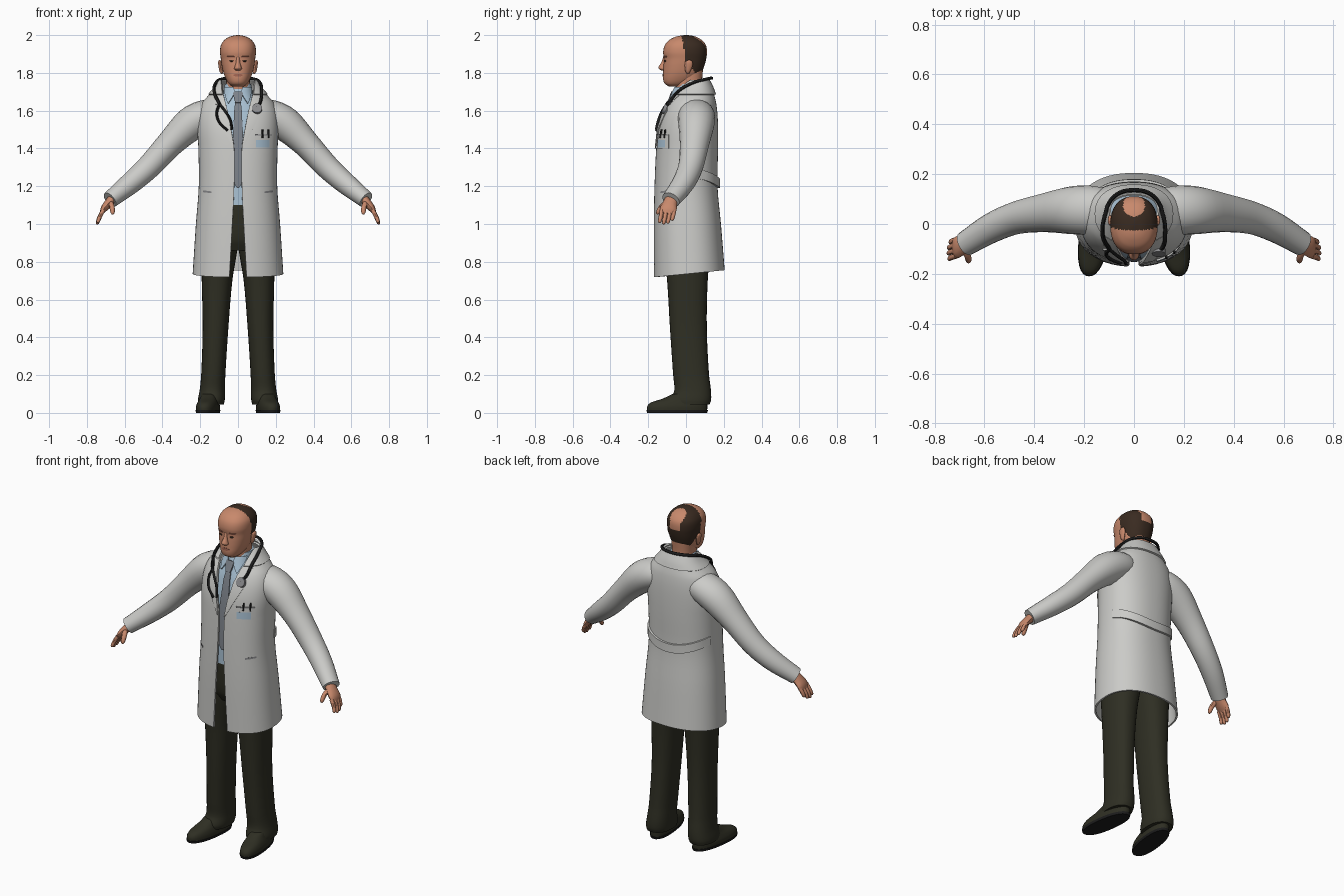
import bpy, bmesh, math
from mathutils import Vector

if "Cube" in bpy.data.objects:
    bpy.data.objects.remove(bpy.data.objects["Cube"])


def mat(name, r, g, b):
    m = bpy.data.materials.new(name)
    m.diffuse_color = (r, g, b, 1)
    m.use_nodes = True
    m.node_tree.nodes["Principled BSDF"].inputs["Base Color"].default_value = m.diffuse_color
    return m


COAT = mat("white_cotton", .60, .60, .58)
TROUSER = mat("dark_olive_cloth", .028, .028, .017)
SKIN = mat("skin", .58, .25, .15)
HAIR = mat("brown_hair", .042, .024, .015)
SHIRT = mat("pale_blue_cloth", .40, .54, .66)
TIE = mat("grey_silk", .20, .22, .25)
BLACK = mat("black_rubber", .012, .012, .012)
METAL = mat("grey_metal", .25, .25, .26)
LIP = mat("lip", .36, .13, .085)


def interp(keys, t):
    """Smooth interpolation of rows whose first number is the parameter."""
    i = 0
    while i < len(keys) - 2 and t > keys[i + 1][0]:
        i += 1

    def slope(j, c):
        a, b = keys[max(j - 1, 0)], keys[min(j + 1, len(keys) - 1)]
        return (b[c] - a[c]) / (b[0] - a[0])
    a, b = keys[i], keys[i + 1]
    h = b[0] - a[0]
    u = (t - a[0]) / h
    return [(2*u**3 - 3*u*u + 1)*a[c] + (u**3 - 2*u*u + u)*h*slope(i, c)
            + (3*u*u - 2*u**3)*b[c] + (u**3 - u*u)*h*slope(i + 1, c) for c in range(1, len(a))]


def samples(keys, sub):
    ts = [a[0] + (b[0] - a[0])*k/sub for a, b in zip(keys, keys[1:]) for k in range(sub)]
    return ts + [keys[-1][0]]


def skin_rings(name, rings, mats, closed=True, caps=True, thick=0, rule=None):
    bm = bmesh.new()
    vs = [[bm.verts.new(p) for p in r] for r in rings]
    n = len(rings[0])
    for a, b in zip(vs, vs[1:]):
        for i in range(n if closed else n - 1):
            j = (i + 1) % n
            bm.faces.new((a[i], a[j], b[j], b[i]))
    if closed and caps:
        bm.faces.new(vs[0])
        bm.faces.new(vs[-1])
    bmesh.ops.recalc_face_normals(bm, faces=bm.faces)
    if rule:
        for f in bm.faces:
            f.material_index = rule(f.calc_center_median())
    me = bpy.data.meshes.new(name)
    bm.to_mesh(me)
    bm.free()
    for m in mats:
        me.materials.append(m)
    ob = bpy.data.objects.new(name, me)
    bpy.context.collection.objects.link(ob)
    if thick:
        md = ob.modifiers.new("thickness", 'SOLIDIFY')
        md.thickness, md.offset = thick, 0
    return ob


def loft(name, keys, *mats, n=32, p=2.3, sub=4, s=1, shear=0, hem=0, **kw):
    """Stack of rounded sections: z, centre x, half width, front y, back y, [front gap]."""
    rings = []
    for z in samples(keys, sub):
        v = interp(keys, z)
        cx, hw, yf, yb = v[:4]
        gap = len(v) > 4
        t0 = math.asin((v[4]/hw)**(p/2)) if gap else 0
        ring = []
        for i in range(n):
            t = t0 + (2*math.pi - 2*t0)*i/(n - 1 if gap else n)
            sn, cs = math.sin(t), math.cos(t)
            x = hw*math.copysign(abs(sn)**(2/p), sn)
            y = (yf + yb)/2 - (yb - yf)/2*math.copysign(abs(cs)**(2/p), cs)
            fade = max(0, 1 - (z - keys[0][0])/.3)
            ring.append((s*(cx + x - shear*y), y, z + hem*y*fade))
        rings.append(ring)
    return skin_rings(name, rings, mats, closed=len(keys[0]) == 5, **kw)


def tube(name, pts, m, s=1, n=12, sub=4):
    """Tube along points: x, y, z, radius in the xz plane, radius across it."""
    keys = [(i, *p) for i, p in enumerate(pts)]
    rows = [interp(keys, t) for t in samples(keys, sub)]
    rings = []
    for i, r in enumerate(rows):
        d = (Vector(rows[min(i + 1, len(rows) - 1)][:3]) - Vector(rows[max(i - 1, 0)][:3])).normalized()
        b = d.cross((0, 1, 0)).normalized()
        a = b.cross(d)
        ring = [Vector(r[:3]) + b*r[3]*math.cos(q) + a*r[4]*math.sin(q)
                for q in (2*math.pi*k/n for k in range(n))]
        rings.append([(s*v.x, v.y, v.z) for v in ring])
    return skin_rings(name, rings, [m])


def on(keys, x, z, off=0, s=-1, p=2.3):
    """Point on the front (s=-1) or back (s=1) of a loft."""
    cx, hw, yf, yb = interp(keys, z)[:4]
    q = max(0, 1 - min(1, abs((x - cx)/hw))**p)**(1/p)
    return (x, (yf + yb)/2 + s*((yb - yf)/2*q + off), z)


def plate(name, keys, rows, m, off=.006, thick=.006, side=-1, s=1, cols=8, bow=0):
    rings = [[on(keys, s*(x0 + (x1 - x0)*i/cols), z + bow*(x0 + (x1 - x0)*i/cols)**2, off, side)
              for i in range(cols + 1)] for z, x0, x1 in rows]
    return skin_rings(name, rings, [m], closed=False, thick=thick)


def cord(name, pts, r, m):
    cu = bpy.data.curves.new(name, 'CURVE')
    cu.dimensions, cu.bevel_depth, cu.bevel_resolution, cu.resolution_u = '3D', r, 2, 6
    cu.use_fill_caps = True
    sp = cu.splines.new('BEZIER')
    sp.bezier_points.add(len(pts) - 1)
    for bp, p in zip(sp.bezier_points, pts):
        bp.co = p
        bp.handle_left_type = bp.handle_right_type = 'AUTO'
    cu.materials.append(m)
    bpy.context.collection.objects.link(bpy.data.objects.new(name, cu))


# Coat body, open at the front, with raised collar
coat = [(.735, 0, .235, -.165, .2, .045), (1.0, 0, .218, -.166, .18, .03), (1.2, 0, .203, -.162, .162, .02),
        (1.4, 0, .205, -.153, .165, .02), (1.5, 0, .21, -.143, .165, .036), (1.58, 0, .205, -.122, .162, .052),
        (1.64, 0, .185, -.095, .155, .066), (1.68, 0, .15, -.068, .145, .076), (1.71, 0, .122, -.04, .135, .08),
        (1.745, 0, .097, -.01, .118, .085)]
loft("coat_body", coat, COAT, n=56, thick=.01, hem=.1)
loft("coat_collar", [(1.685, 0, .154, -.076, .154, .082), (1.72, 0, .124, -.045, .142, .085),
                     (1.76, 0, .096, -.008, .122, .088)], COAT, n=40, thick=.01)
plate("back_belt", coat, [(1.19, -.198, .198), (1.215, -.198, .198), (1.24, -.198, .198)],
      COAT, off=.01, thick=.016, side=1, cols=20, bow=1.3)

# Trousers
loft("trouser_hips", [(.86, 0, .15, -.1, .11), (.92, 0, .188, -.128, .14), (1.05, 0, .185, -.138, .135),
                      (1.12, 0, .18, -.138, .125)], TROUSER)

# Shirt and tie
shirt = [(1.1, 0, .17, -.142, .12), (1.3, 0, .175, -.138, .12), (1.5, 0, .17, -.12, .13), (1.6, 0, .14, -.098, .125),
         (1.66, 0, .1, -.075, .11), (1.7, 0, .078, -.06, .1), (1.74, 0, .07, -.042, .095)]
loft("shirt", shirt, SHIRT)
plate("tie", shirt, [(1.19, -.004, .004), (1.23, -.032, .032), (1.45, -.027, .027), (1.6, -.02, .02), (1.645, -.015, .015)],
      TIE, off=.008)
plate("tie_knot", shirt, [(1.64, -.014, .014), (1.66, -.02, .02), (1.69, -.025, .025), (1.7, -.02, .02)], TIE, off=.012, thick=.012)

for s, side in ((1, "left"), (-1, "right")):
    # Sleeve, hand, fingers and thumb
    tube(side + "_sleeve", [(.09, .05, 1.58, .07, .08), (.16, .055, 1.575, .085, .097), (.25, .055, 1.53, .09, .096),
                            (.36, .045, 1.425, .072, .078), (.47, .025, 1.305, .064, .066),
                            (.57, -.015, 1.215, .057, .06), (.678, -.08, 1.128, .045, .05)], COAT, s, n=20)
    tube(side + "_palm", [(.65, -.068, 1.15, .026, .034), (.685, -.085, 1.11, .023, .038), (.71, -.093, 1.08, .018, .044),
                          (.724, -.097, 1.055, .008, .036)], SKIN, s)
    for j, ln in enumerate((.9, 1, .95, .75)):
        y = -.128 + .022*j
        tube(f"{side}_finger_{j + 1}", [(.712, y, 1.075, .011, .011), (.712 + .022*ln, y - .006, 1.075 - .04*ln, .011, .011),
             (.712 + .032*ln, y - .012, 1.075 - .07*ln, .009, .009), (.712 + .033*ln, y - .013, 1.075 - .077*ln, .002, .002)],
             SKIN, s, n=8, sub=3)
    tube(side + "_thumb", [(.68, -.095, 1.12, .015, .015), (.667, -.13, 1.09, .014, .014), (.664, -.148, 1.06, .011, .011),
                           (.665, -.15, 1.05, .003, .003)], SKIN, s, n=8, sub=3)
    # Trouser leg, shoe and sole
    loft(side + "_trouser_leg", [(.045, .143, .068, -.075, .125), (.07, .141, .071, -.08, .133), (.12, .136, .067, -.062, .132),
                                 (.2, .131, .064, -.068, .122), (.45, .119, .068, -.085, .11), (.7, .111, .081, -.1, .115),
                                 (.88, .098, .096, -.12, .13), (.95, .095, .09, -.125, .13)], TROUSER, s=s)
    loft(side + "_shoe", [(.012, .153, .058, -.207, .112), (.035, .153, .058, -.205, .113), (.055, .152, .053, -.185, .112),
                          (.075, .15, .048, -.125, .108), (.1, .148, .045, -.07, .1)], TROUSER, s=s, shear=.13)
    loft(side + "_sole", [(0, .153, .058, -.206, .112), (.014, .153, .061, -.21, .116)], BLACK, s=s, shear=.13, sub=1)
    # Lapel, shirt collar point, hip pocket
    plate(side + "_lapel", coat, [(1.4, .02, .024), (1.5, .036, .078), (1.6, .055, .125), (1.625, .062, .095),
                                  (1.635, .064, .12), (1.68, .076, .128)], COAT, off=.01, s=s)
    plate(side + "_shirt_collar", shirt, [(1.64, .05, .054), (1.67, .03, .064), (1.7, .016, .07), (1.725, .024, .07)],
          SHIRT, off=.01, thick=.008, s=s)
    plate(side + "_hip_pocket", coat, [(1.155, .14, .19), (1.165, .14, .19)], METAL, off=.006, thick=.004, s=s, bow=.4)

# Head with receding hair and a bald crown
head = [(1.728, 0, .03, -.09, -.03), (1.742, 0, .048, -.112, .01), (1.765, 0, .063, -.121, .05), (1.8, 0, .077, -.121, .082),
        (1.84, 0, .086, -.119, .098), (1.875, 0, .091, -.117, .107), (1.91, 0, .095, -.121, .111), (1.945, 0, .091, -.113, .106),
        (1.97, 0, .076, -.094, .088), (1.985, 0, .057, -.07, .066), (1.995, 0, .034, -.042, .042), (2.0, 0, .006, -.008, .012)]
line = [(1.75, .06), (1.8, .045), (1.84, .025), (1.86, -.008), (1.9, -.006), (1.95, -.015), (2.01, -.028)]


def hair_rule(c):
    crown = c.z > 1.9 and (c.x/.044)**2 + ((c.y - .075)/.045)**2 < 1
    return int(c.z > 1.762 and c.y > interp(line, c.z)[0] and not crown)


loft("head", head, SKIN, HAIR, n=80, sub=6, rule=hair_rule)
loft("neck", [(1.66, 0, .066, -.05, .095), (1.74, 0, .062, -.055, .085), (1.82, 0, .066, -.05, .09)], SKIN)
loft("nose", [(1.812, 0, .012, -.128, -.1), (1.822, 0, .02, -.144, -.1), (1.834, 0, .017, -.144, -.1),
              (1.855, 0, .011, -.131, -.1), (1.885, 0, .009, -.12, -.1)], SKIN, n=16, p=2)
plate("mouth", head, [(1.781, -.012, .012), (1.788, -.026, .026), (1.795, -.012, .012)], LIP, off=.001, thick=.005)
for s, side in ((1, "left"), (-1, "right")):
    plate(side + "_eye", head, [(1.859, .03, .042), (1.864, .025, .047), (1.868, .03, .042)], HAIR, off=.001, thick=.004, s=s)
    plate(side + "_eyebrow", head, [(1.882, .018, .052), (1.888, .022, .058)], LIP, off=.002, thick=.005, s=s)
    tube(side + "_ear", [(.084, .012, 1.795, .004, .005), (.089, .01, 1.81, .009, .014), (.094, .014, 1.84, .01, .021),
                         (.097, .016, 1.86, .008, .018), (.096, .016, 1.868, .002, .005)], SKIN, s)

# Stethoscope round the neck
half = [(.125, -.05, 1.695), (.118, .03, 1.745), (.08, .11, 1.768)]
yoke = on(coat, -.098, 1.635, .018)
cord("stethoscope_tube", [yoke] + [(-x, y, z) for x, y, z in half] + [(0, .136, 1.772)] + half[::-1]
     + [on(coat, .118, 1.645, .018), on(coat, .1, 1.615, .018)], .0085, BLACK)
for k, path in enumerate((((-.112, 1.59), (-.1, 1.54), (-.055, 1.495)), ((-.07, 1.6), (-.04, 1.55), (-.032, 1.5)))):
    cord(f"stethoscope_ear_tube_{k + 1}", [yoke] + [on(coat, x, z, .016) for x, z in path], .007, BLACK)
bpy.ops.mesh.primitive_cylinder_add(vertices=24, radius=.027, depth=.018, location=on(coat, .1, 1.61, .016),
                                    rotation=(math.radians(65), 0, 0))
bpy.context.object.name = "stethoscope_chest_piece"
bpy.context.object.data.materials.append(METAL)

# Chest pocket with card and pens
plate("chest_pocket", coat, [(1.4, .09, .18), (1.44, .09, .18), (1.475, .09, .18)], COAT, off=.008)
plate("pocket_card", coat, [(1.405, .095, .165), (1.445, .095, .165)], SHIRT, off=.011, thick=.003)
plate("pocket_edge", coat, [(1.469, .09, .18), (1.475, .09, .18)], METAL, off=.012, thick=.003)
for k, x in enumerate((.13, .162)):
    cord(f"pen_{k + 1}", [on(coat, x, 1.455, .014), on(coat, x, 1.5, .012)], .005, BLACK)

# Turn everything into meshes and shade
bpy.ops.object.select_all(action='SELECT')
bpy.context.view_layer.objects.active = bpy.data.objects["coat_body"]
bpy.ops.object.convert(target='MESH')
bpy.ops.object.shade_smooth_by_angle(angle=math.radians(45))
